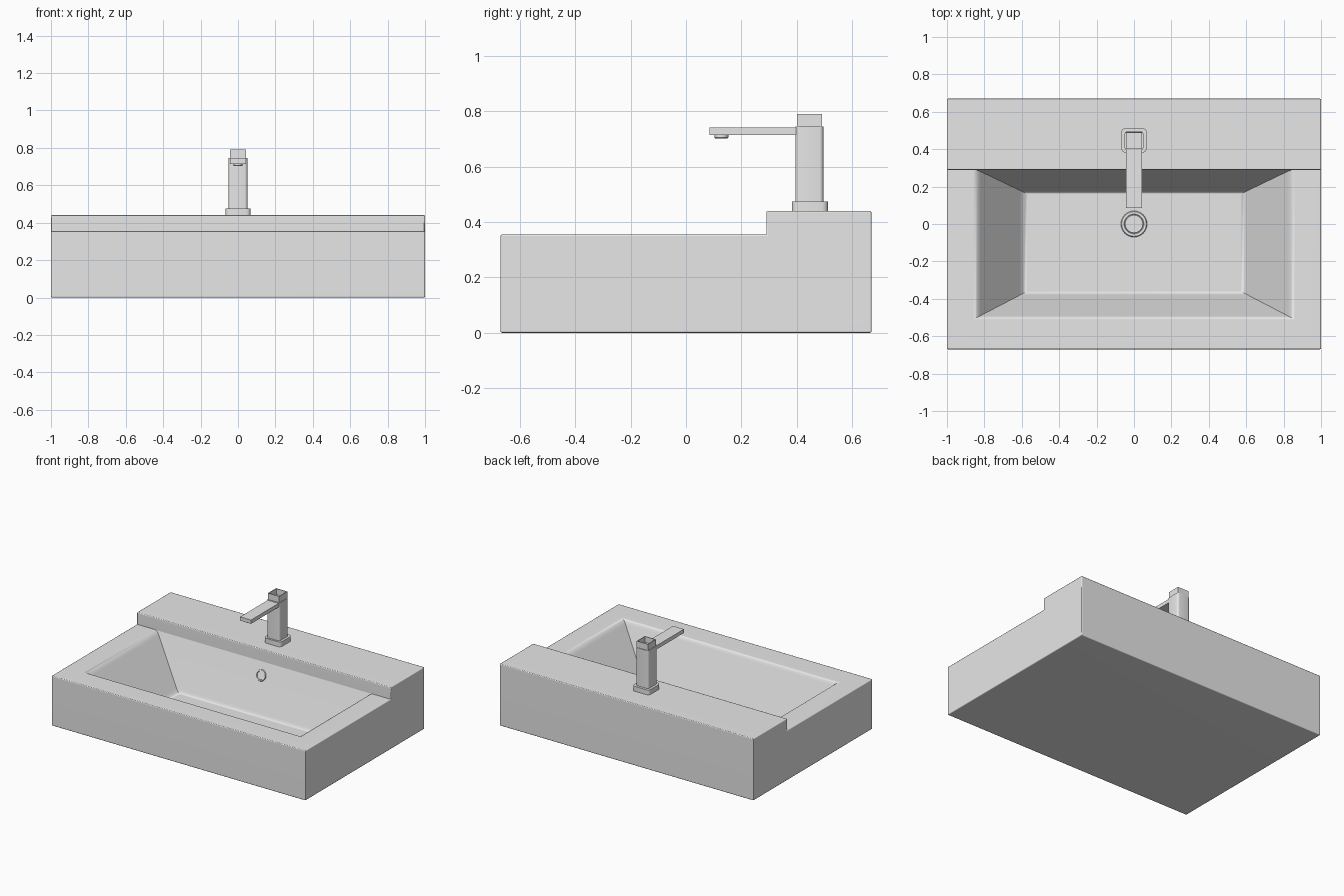
import bpy, bmesh, math
from mathutils import Vector

if "Cube" in bpy.data.objects:
    bpy.data.objects.remove(bpy.data.objects["Cube"])

mat = bpy.data.materials.new("light_grey_ceramic")
mat.diffuse_color = (0.8, 0.8, 0.8, 1)
mat.use_nodes = True
mat.node_tree.nodes["Principled BSDF"].inputs["Base Color"].default_value = mat.diffuse_color


def finish(bm, name, angle=35):
    bmesh.ops.recalc_face_normals(bm, faces=bm.faces[:])
    me = bpy.data.meshes.new(name)
    bm.to_mesh(me)
    bm.free()
    me.materials.append(mat)
    ob = bpy.data.objects.new(name, me)
    bpy.context.collection.objects.link(ob)
    bpy.ops.object.select_all(action='DESELECT')
    ob.select_set(True)
    bpy.context.view_layer.objects.active = ob
    bpy.ops.object.shade_smooth_by_angle(angle=math.radians(angle))
    return ob


def box_bm(x, y0, y1, z0, z1, r=0.0):
    """Box centred on x = 0 with optionally rounded vertical corners."""
    bm = bmesh.new()
    bmesh.ops.create_cube(bm, size=1)
    for v in bm.verts:
        v.co = (v.co.x * 2 * x, (y0 + y1) / 2 + v.co.y * (y1 - y0),
                (z0 + z1) / 2 + v.co.z * (z1 - z0))
    if r:
        edges = [e for e in bm.edges if abs(e.verts[0].co.z - e.verts[1].co.z) > 1e-4]
        bmesh.ops.bevel(bm, geom=edges, offset=r, segments=4, profile=0.5, affect='EDGES')
    return bm


def lathe(name, profile, loc, normal=(0, 0, 1), n=32):
    """Spin an (r, z) profile around an axis; the first point lies on the axis."""
    bm = bmesh.new()
    rings = []
    for r, z in profile[1:]:
        rings.append([bm.verts.new((r * math.cos(2 * math.pi * i / n),
                                    r * math.sin(2 * math.pi * i / n), z)) for i in range(n)])
    bm.faces.new(rings[0])
    for a, b in zip(rings, rings[1:]):
        for i in range(n):
            j = (i + 1) % n
            bm.faces.new((a[i], a[j], b[j], b[i]))
    ob = finish(bm, name)
    ob.location = loc
    ob.rotation_mode = 'QUATERNION'
    ob.rotation_quaternion = Vector((0, 0, 1)).rotation_difference(Vector(normal))
    return ob


# Basin: main sizes
Y, STEP, RIM, TOP, FLOOR = 0.67, 0.29, 0.355, 0.44, 0.02
bm = bmesh.new()

# bowl section as (horizontal fraction, height fraction), with soft floor and rim
prof = []
for t in (0, .25, .5, .75, 1):
    prof.append((-.08 * (1 - t) ** 2 + .08 * t * t, .08 * t * t))
prof += [(1 - s, 1 - z) for s, z in reversed(prof)]

loops = []
for s, z in prof:
    x = .59 + .25 * s
    yf = -.37 - .13 * s
    yb = .17 + .12 * (z if z > .5 else s)
    h = FLOOR + (RIM - FLOOR) * z
    loops.append([bm.verts.new(c) for c in ((-x, yf, h), (x, yf, h), (x, yb, h), (-x, yb, h))])
bm.faces.new(loops[0])
for a, b in zip(loops, loops[1:]):
    for i in range(4):
        j = (i + 1) % 4
        bm.faces.new((a[i], a[j], b[j], b[i]))

# outer stepped block
side = [(-Y, 0), (Y, 0), (Y, TOP), (STEP, TOP), (STEP, RIM), (-Y, RIM)]
L = [bm.verts.new((-1, y, z)) for y, z in side]
R = [bm.verts.new((1, y, z)) for y, z in side]
fl, fr, br, bl = loops[-1]
bm.faces.new(L)
bm.faces.new(R)
for i in (0, 1, 2, 5):
    j = (i + 1) % 6
    bm.faces.new((L[i], L[j], R[j], R[i]))
bm.faces.new((L[3], R[3], R[4], br, bl, L[4]))
bm.faces.new((L[5], R[5], fr, fl))
bm.faces.new((L[4], L[5], fl, bl))
bm.faces.new((R[5], R[4], br, fr))
bmesh.ops.recalc_face_normals(bm, faces=bm.faces[:])

# slightly eased outer edges
outer = set(L + R)
eased = [e for e in bm.edges if e.verts[0] in outer and e.verts[1] in outer]
bmesh.ops.bevel(bm, geom=eased, offset=0.006, segments=2, profile=0.5,
                affect='EDGES', clamp_overlap=True)
basin = finish(bm, "basin", 50)
basin.modifiers.new("even_shading", 'WEIGHTED_NORMAL').keep_sharp = True

# Drain and overflow rings
lathe("drain", [(0, 0), (.047, .008), (.050, .004), (.053, .008), (.066, .008), (.07, 0)],
      (0, 0, FLOOR))
lathe("overflow", [(0, 0), (.028, .002), (.030, .008), (.037, .008), (.04, -.002)],
      (0, .17 + .12 * .25 / .335, .27), (0, -.335, .12))

# Tap
finish(box_bm(.067, .382, .513, TOP - .002, .475, .022), "tap_base")
finish(box_bm(.05, .395, .496, .47, .745, .014), "tap_column")
finish(box_bm(.043, .085, .41, .715, .742), "tap_spout")

# open-topped square cap
bm = box_bm(.044, .40, .492, .74, .79)
bm.normal_update()
top = max(bm.faces, key=lambda f: f.calc_center_median().z)
bmesh.ops.inset_region(bm, faces=[top], thickness=.006)
pit = bmesh.ops.extrude_discrete_faces(bm, faces=[top])['faces'][0]
bmesh.ops.translate(bm, verts=pit.verts[:], vec=(0, 0, -.042))
finish(bm, "tap_cap")

# water outlet under the spout
lathe("tap_outlet", [(0, 0), (.022, 0), (.025, .003), (.025, .02)], (0, .128, .702))
